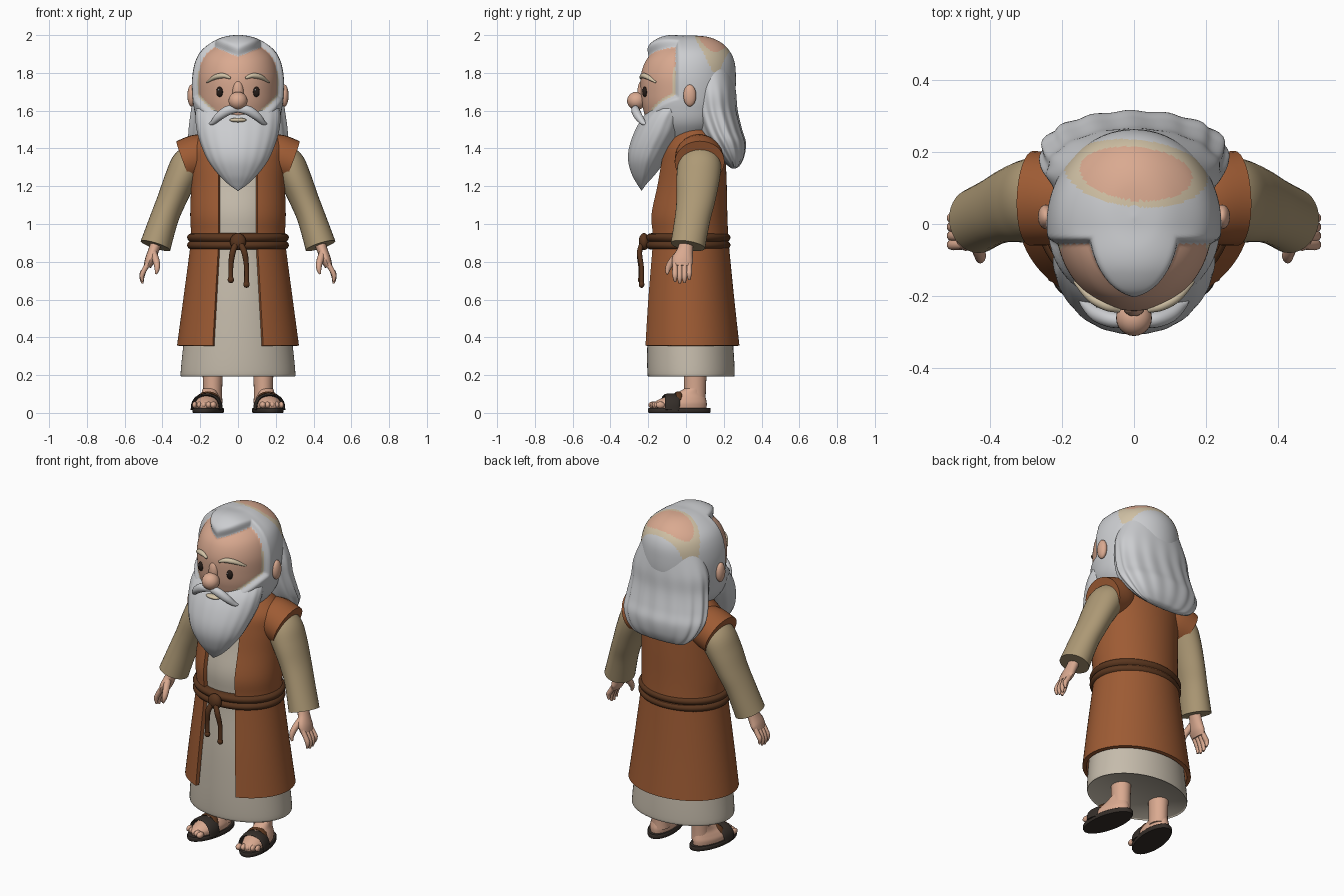
import bpy, bmesh, math
from mathutils import Vector, Matrix


def mat(name, r, g, b):
    m = bpy.data.materials.new(name)
    m.diffuse_color = (r, g, b, 1)
    return m


HAIR = mat("silver_hair", .60, .61, .63)
SKIN = mat("skin", .70, .40, .28)
CREAM = mat("pale_cream", .64, .54, .38)
COAT = mat("rust_cloth", .34, .105, .034)
TUNIC = mat("linen", .56, .50, .41)
SLEEVE = mat("tan_cloth", .42, .32, .18)
BELT = mat("brown_leather", .10, .036, .013)
DARK = mat("dark_leather", .035, .027, .022)
EYE = mat("eye_dark", .02, .012, .009)


def smooth(rows, k):
    """Catmull-Rom subdivision of a list of tuples."""
    out, n = [], len(rows)
    for i in range(n - 1):
        a, b, c, d = (rows[min(max(j, 0), n - 1)] for j in (i - 1, i, i + 1, i + 2))
        for s in range(k):
            t = s / k
            out.append(tuple(.5 * (2 * q + (r - p) * t + (2 * p - 5 * q + 4 * r - w) * t * t
                                   + (3 * q - p - 3 * r + w) * t ** 3)
                             for p, q, r, w in zip(a, b, c, d)))
    return out + [tuple(rows[-1])]


def finish(bm, name, *mats):
    bmesh.ops.remove_doubles(bm, verts=bm.verts, dist=1e-5)
    bmesh.ops.recalc_face_normals(bm, faces=bm.faces)
    me = bpy.data.meshes.new(name)
    bm.to_mesh(me)
    bm.free()
    for m in mats:
        me.materials.append(m)
    ob = bpy.data.objects.new(name, me)
    bpy.context.collection.objects.link(ob)
    return ob


def skin_rings(rings, closed=True):
    bm = bmesh.new()
    vs = [[bm.verts.new(p) for p in r] for r in rings]
    n = len(rings[0])
    for a, b in zip(vs, vs[1:]):
        for i in range(n if closed else n - 1):
            j = (i + 1) % n
            bm.faces.new((a[i], a[j], b[j], b[i]))
    if closed:
        for r in (vs[0], vs[-1]):
            if (r[0].co - r[n // 2].co).length > 1e-3:
                bm.faces.new(r)
    return bm


def loft(rows, seg=48, k=5, gap=None, ripple=None):
    """Stack of ellipses; each row is z, half width, front y, back y."""
    rings = []
    for z, rx, yf, yb in smooth(rows, k):
        rx = max(rx, 0)
        a = math.asin(min(gap(z) / rx, 1)) if gap else 0
        ring = []
        for i in range(seg):
            u = i / (seg - 1 if gap else seg)
            th = -math.pi / 2 + a + u * (2 * math.pi - 2 * a)
            f = ripple(th, z) if ripple else 1
            ring.append(Vector((rx * f * math.cos(th),
                                (yf + yb) / 2 + (yb - yf) / 2 * f * math.sin(th), z)))
        rings.append(ring)
    return skin_rings(rings, not gap)


def tube(name, pts, m, side=(0, 1, 0), seg=16, k=5):
    """Swept ellipse; each point is x, y, z, radius along side, other radius."""
    p = smooth(pts, k)
    c = [Vector(q[:3]) for q in p]
    rings = []
    for i, q in enumerate(p):
        t = (c[min(i + 1, len(c) - 1)] - c[max(i - 1, 0)]).normalized()
        u = Vector(side)
        u = (u - t * u.dot(t)).normalized()
        v = t.cross(u)
        rings.append([c[i] + u * (q[3] * math.cos(w)) + v * (q[4] * math.sin(w))
                      for w in (2 * math.pi * j / seg for j in range(seg))])
    return finish(skin_rings(rings), name, m)


def ball(name, loc, scale, m):
    bm = bmesh.new()
    bmesh.ops.create_uvsphere(bm, u_segments=24, v_segments=14, radius=1,
                              matrix=Matrix.Translation(loc) @ Matrix.Diagonal((*scale, 1)))
    return finish(bm, name, m)


def step(a, b, x):
    t = min(max((x - a) / (b - a), 0), 1)
    return t * t * (3 - 2 * t)


# Head: face skin, raised hair cap with widow's peak, bald crown
def hair_edge(p):
    top = 1.885 + min(.4 * abs(p.x), .05)
    return max(p.y + .055, p.z - top, 1.55 + 3 * p.x ** 2 - p.z)


def head_colour(p):
    e = ((p.x - .005) / .14) ** 2 + ((p.y - .13 + .08 * p.x) / .066) ** 2
    if p.z > 1.8 and e < 1.6:
        return 1 if e < 1 else 2
    d = hair_edge(p)
    return 0 if d > 0 else 2 if d > -.014 and p.z < 1.83 else 1


bm = loft([(1.46, .12, -.12, .10), (1.54, .185, -.20, .19), (1.62, .208, -.23, .22),
           (1.70, .216, -.24, .235), (1.78, .216, -.24, .238), (1.85, .202, -.22, .232),
           (1.90, .175, -.185, .21), (1.94, .125, -.14, .17), (1.965, .07, -.07, .11),
           (1.973, 0, .02, .02)], seg=168, k=10)
bmesh.ops.remove_doubles(bm, verts=bm.verts, dist=1e-5)
bmesh.ops.recalc_face_normals(bm, faces=bm.faces)
for f in bm.faces:
    f.material_index = head_colour(f.calc_center_median())
bm.normal_update()
moves = [(v, v.normal * (.026 * step(-.004, .022, hair_edge(v.co))
                         + .016 * step(0, .03, hair_edge(v.co)) * step(1.88, 1.93, v.co.z)
                         * step(0, .12, -v.co.y))) for v in bm.verts]
for v, d in moves:
    v.co += d
finish(bm, "head", HAIR, SKIN, CREAM)

# Long wavy hair at the back
bm = loft([(1.82, .19, .02, .245), (1.70, .236, .02, .264), (1.60, .246, .03, .272),
           (1.50, .258, .06, .295), (1.43, .258, .10, .315), (1.36, .225, .165, .308),
           (1.31, .17, .22, .285), (1.295, .10, .24, .265)], seg=144, k=6,
          ripple=lambda th, z: 1 + .022 * math.cos(15 * th + 5 * z) * step(1.8, 1.5, z)
          if z < 1.8 else 1)
finish(bm, "back_hair", HAIR)

# Beard and moustache
bm = loft([(1.64, .205, -.16, .02), (1.60, .222, -.20, .02), (1.55, .224, -.24, .01),
           (1.48, .214, -.277, -.01), (1.40, .188, -.303, -.06), (1.33, .155, -.306, -.11),
           (1.26, .102, -.286, -.165), (1.21, .05, -.258, -.21), (1.175, 0, -.235, -.235)],
          seg=96, ripple=lambda th, z: 1 + .006 * math.cos(18 * th))
finish(bm, "beard", HAIR)
ball("lip", (0, -.24, 1.55), (.045, .022, .012), CREAM)
ball("nose", (0, -.262, 1.652), (.05, .05, .048), SKIN)
ball("nose_bridge", (0, -.232, 1.70), (.03, .025, .06), SKIN)


def face_y(x):
    return -.003 - .24 * math.sqrt(1 - (x / .217) ** 2)


for s, tag in ((-1, "_left"), (1, "_right")):
    def path(*pts):
        return [(s * p[0],) + tuple(p[1:]) for p in pts]

    # Facial details
    tube("moustache" + tag, path((-.004, -.262, 1.605, .016, .014), (.05, -.268, 1.602, .022, .025),
         (.10, -.252, 1.57, .022, .022), (.135, -.225, 1.535, .014, .012),
         (.155, -.205, 1.53, .002, .002)), HAIR)
    tube("eyebrow" + tag, path((.04, face_y(.04), 1.772, .008, .006), (.075, face_y(.075), 1.785, .014, .013),
         (.12, face_y(.12), 1.778, .014, .013), (.165, face_y(.165), 1.75, .006, .004)), CREAM)
    ball("eye" + tag, (s * .097, face_y(.097), 1.70), (.018, .014, .027), EYE)
    ball("eye_glint" + tag, (s * .097 - .005, face_y(.097) - .0125, 1.71), (.004, .003, .005), HAIR)
    ball("ear" + tag, (s * .246, .02, 1.68), (.022, .034, .058), SKIN)

    # Shoulder cap, sleeve and hand
    tube("shoulder_cap" + tag, path((.12, .06, 1.39, .10, .09), (.20, .068, 1.36, .125, .118),
         (.285, .072, 1.328, .132, .118)), COAT, seg=32)
    tube("sleeve" + tag, path((.20, .075, 1.345, .10, .085), (.26, .072, 1.315, .114, .093),
         (.305, .063, 1.235, .114, .085), (.35, .052, 1.13, .103, .077), (.39, .035, 1.03, .094, .075),
         (.437, .01, .885, .092, .082)), SLEEVE, seg=32)
    tube("palm" + tag, path((.43, .005, .91, .036, .03), (.447, -.005, .86, .042, .028),
         (.466, -.018, .81, .056, .027), (.48, -.02, .775, .05, .02)), SKIN)
    for i in range(4):
        y, dz = -.058 + .025 * i, (.01, 0, .003, .02)[i]
        tube("finger_%d" % (i + 1) + tag, path((.47, y, .80, .013, .014), (.497, y, .755, .015, .014),
             (.509, y, .715 + dz, .014, .013), (.505, y, .685 + dz, .006, .006)), SKIN, seg=10, k=3)
    tube("thumb" + tag, path((.45, -.03, .85, .02, .02), (.432, -.075, .80, .019, .018),
         (.428, -.095, .765, .015, .014), (.434, -.10, .735, .006, .006)), SKIN, seg=12)

    # Leg, foot and sandal
    finish(loft([(.05, .052, -.01, .105), (.12, .05, -.01, .105), (.26, .056, -.012, .112)], seg=24),
           "leg" + tag, SKIN).location.x = s * .134
    place = Matrix.Translation((s * .158, -.035, 0)) @ Matrix.Rotation(s * .16, 4, "Z")
    parts = [
        finish(loft([(0, .076, -.165, .165), (.006, .08, -.168, .168), (.022, .08, -.168, .168),
                     (.026, .076, -.165, .165)], seg=40, k=1), "sandal_sole" + tag, DARK),
        finish(loft([(.02, .066, -.14, .145), (.05, .068, -.14, .147), (.075, .058, -.10, .142),
                     (.10, .045, -.03, .135), (.13, .04, .03, .125)], seg=32), "foot" + tag, SKIN),
        tube("sandal_strap" + tag, [(-.076, -.05, .015, .038, .008), (-.07, -.048, .055, .04, .008),
             (-.045, -.045, .085, .04, .008), (0, -.04, .096, .04, .008), (.045, -.045, .085, .04, .008),
             (.07, -.048, .055, .04, .008), (.076, -.05, .015, .038, .008)], DARK),
        tube("instep_band" + tag, [(-.056, -.015, .07, .016, .007), (-.04, -.008, .095, .016, .007),
             (0, -.004, .107, .016, .007), (.04, -.008, .095, .016, .007),
             (.056, -.015, .07, .016, .007)], BELT)]
    for i in range(5):
        x = -s * .05 + s * .026 * i
        parts.append(ball("toe_%d" % (i + 1) + tag, (x, -.135 + .006 * i, .042),
                          (.017 - .001 * i, .024, .018), SKIN))
    for ob in parts:
        ob.matrix_world = place

# Under tunic
finish(loft([(.20, .295, -.195, .25), (.207, .304, -.204, .258), (.355, .29, -.205, .25),
             (.60, .262, -.195, .226), (.88, .226, -.172, .20), (1.05, .226, -.178, .192),
             (1.20, .22, -.146, .185), (1.40, .20, -.10, .17), (1.50, .11, -.04, .11)], seg=72),
       "tunic", TUNIC)

# Open-front sleeveless coat
coat = finish(loft([(.355, .312, -.227, .272), (.60, .279, -.21, .245), (.88, .242, -.185, .217),
                    (.95, .238, -.184, .212), (1.05, .242, -.19, .208), (1.20, .238, -.158, .205),
                    (1.32, .242, -.135, .20), (1.40, .242, -.115, .192), (1.46, .20, -.08, .165),
                    (1.53, .125, -.04, .11)], seg=80,
                   gap=lambda z: .10 + .03 * max(0, (.88 - z) / .53)), "coat", COAT)
sol = coat.modifiers.new("thickness", "SOLIDIFY")
sol.thickness, sol.offset = .022, 0

# Double rope belt with knot and hanging ends
finish(loft([(z, .24 + o, -.182 - o, .206 + o) for z, o in
             ((.864, 0), (.87, .02), (.888, .03), (.904, .022), (.908, .016), (.912, .022),
              (.93, .03), (.946, .02), (.952, 0))], seg=72, k=2), "belt", BELT)
ball("belt_knot", (0, -.222, .907), (.042, .028, .045), BELT)
for name, x, z, y in (("belt_end_left", -.038, .705, -.24), ("belt_end_right", .045, .68, -.235)):
    tube(name, [(x * .1, -.228, .91, .012, .014), (x * .75, -.246, .85, .014, .016),
                (x, y, .77, .012, .013), (x, y, z, .012, .013)], BELT)
    ball(name + "_tip", (x, y, z), (.017, .015, .018), BELT)

# Bake modifiers and shade smooth with sharp creases kept
for ob in bpy.context.collection.objects:
    ob.select_set(True)
bpy.context.view_layer.objects.active = coat
bpy.ops.object.convert(target="MESH")
bpy.ops.object.shade_smooth_by_angle(angle=math.radians(45))
